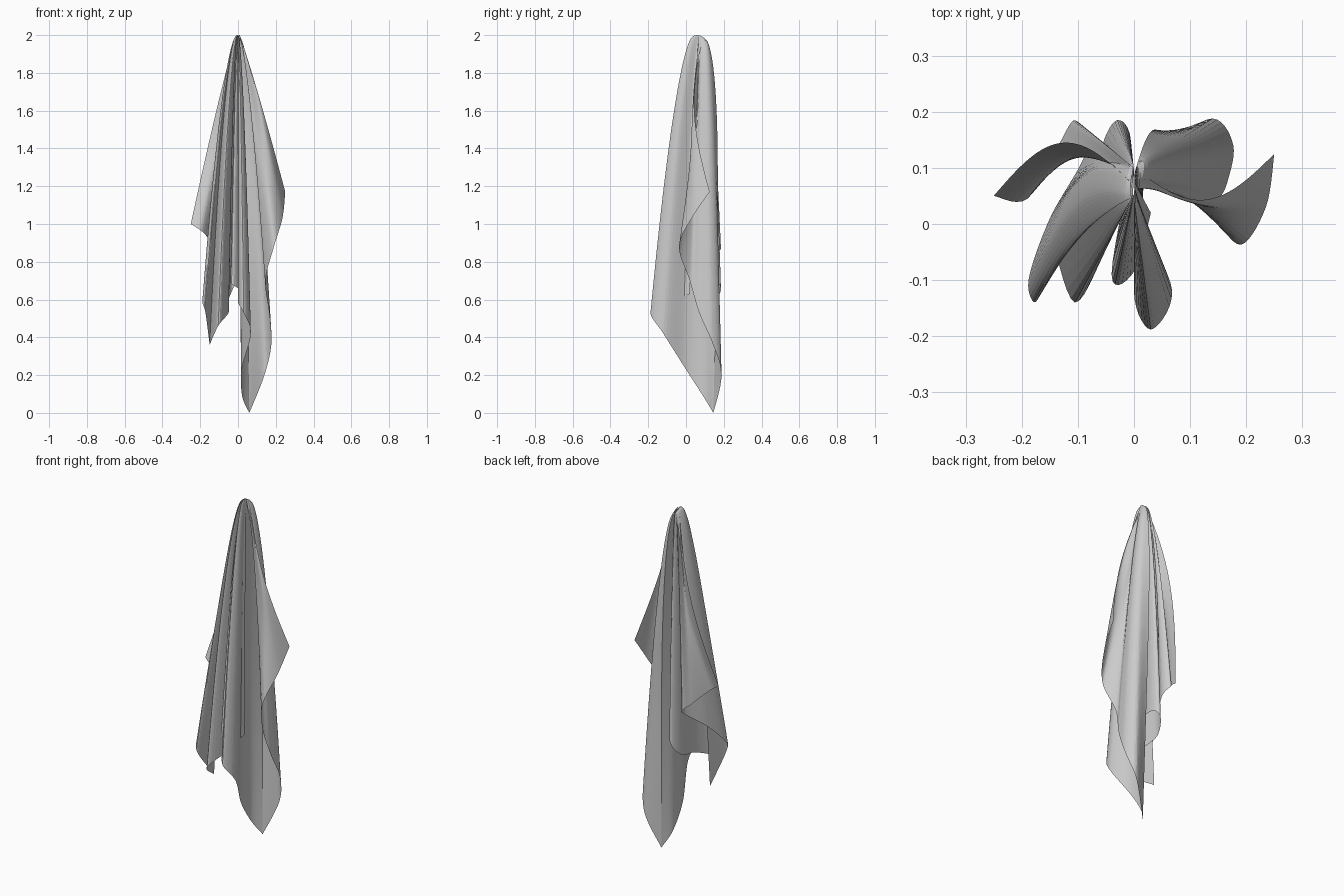
import bpy, bmesh, math
from mathutils import Vector

# Hem of the hanging cloth, from the right corner round the front to the left corner:
# x, y, z, spread exponent (small = fold opens out quickly below the hanging point)
HEM = [
    (0.25, 0.125, 1.17, 0.90),     # right corner
    (0.235, 0.03, 1.03, 0.85),
    (0.19, -0.037, 0.88, 0.85),
    (0.145, 0.02, 0.70, 0.70),
    (0.165, 0.07, 0.53, 0.60),
    (0.177, 0.14, 0.37, 0.55),
    (0.14, 0.188, 0.20, 0.50),
    (0.06, 0.145, 0.00, 0.50),     # lowest corner
    (0.022, 0.09, 0.09, 0.50),
    (0.02, 0.00, 0.23, 0.55),
    (0.068, -0.12, 0.42, 0.60),
    (0.03, -0.188, 0.53, 0.62),    # front right fold
    (0.00, -0.12, 0.59, 0.60),
    (0.03, 0.02, 0.63, 0.55),
    (0.00, -0.085, 0.66, 0.60),
    (-0.04, -0.09, 0.69, 0.60),    # small middle fold
    (-0.005, 0.13, 0.70, 0.50),
    (-0.03, 0.185, 0.65, 0.50),    # middle back fold
    (-0.06, 0.12, 0.57, 0.50),
    (-0.05, -0.02, 0.53, 0.55),
    (-0.105, -0.14, 0.46, 0.60),
    (-0.15, -0.01, 0.36, 0.55),    # front left corner
    (-0.172, -0.135, 0.53, 0.60),
    (-0.188, -0.10, 0.60, 0.60),
    (-0.15, 0.01, 0.72, 0.60),
    (-0.085, 0.13, 0.82, 0.55),
    (-0.105, 0.185, 0.87, 0.60),   # left back fold
    (-0.135, 0.14, 0.90, 0.75),
    (-0.19, 0.045, 0.96, 0.90),
    (-0.25, 0.05, 1.00, 0.90),     # left corner
]
CORNERS = (0, 7, 21, 29)
# Bulge towards the back (y) half way down, for the columns that do not hang straight
BOW = {0: -0.065, 1: -0.02, 2: 0.03, 3: 0.01, 7: 0.045, 21: -0.02,
       22: 0.03, 23: 0.06, 24: 0.05, 25: 0.01, 28: 0.065, 29: 0.08}
STEPS, ROWS = 7, 48


def smooth_path(points, steps):
    """Catmull-Rom path through the points."""
    p = [Vector(q) for q in points]
    p = [p[0]] + p + [p[-1]]
    path = []
    for i in range(1, len(p) - 2):
        a, b, c, d = p[i - 1:i + 3]
        for k in range(steps):
            t = k / steps
            path.append(0.5 * (2 * b + (c - a) * t + (2 * a - 5 * b + 4 * c - d) * t ** 2
                               + (3 * b - a - 3 * c + d) * t ** 3))
    return path + [p[-2]]


# Smooth hem between the corners, kept pointed at each corner
hem = [h + (BOW.get(i, 0),) for i, h in enumerate(HEM)]
path = []
for start, end in zip(CORNERS, CORNERS[1:]):
    path = path[:-1] + smooth_path(hem[start:end + 1], STEPS)

# Each column of the cloth falls from the gathered top to its hem point
bm = bmesh.new()
columns = []
for x, y, z, e, bow in path:
    tx, ty = 0.04 * x, 0.07 + 0.18 * y
    tz = 2.0 - 12 * (ty - 0.06) ** 2
    column = []
    for r in range(ROWS + 1):
        t = (r / ROWS) ** 1.3
        s = t ** e
        column.append(bm.verts.new((tx + (x - tx) * s,
                                    ty + (y - ty) * s + bow * math.sin(math.pi * s),
                                    tz + (max(z, 0) - tz) * t)))
    columns.append(column)
for a, b in zip(columns, columns[1:]):
    for r in range(ROWS):
        bm.faces.new((a[r], a[r + 1], b[r + 1], b[r]))

mesh = bpy.data.meshes.new("hanging_cloth")
bm.to_mesh(mesh)
bm.free()
cloth = bpy.data.objects.new("hanging_cloth", mesh)
bpy.context.collection.objects.link(cloth)
